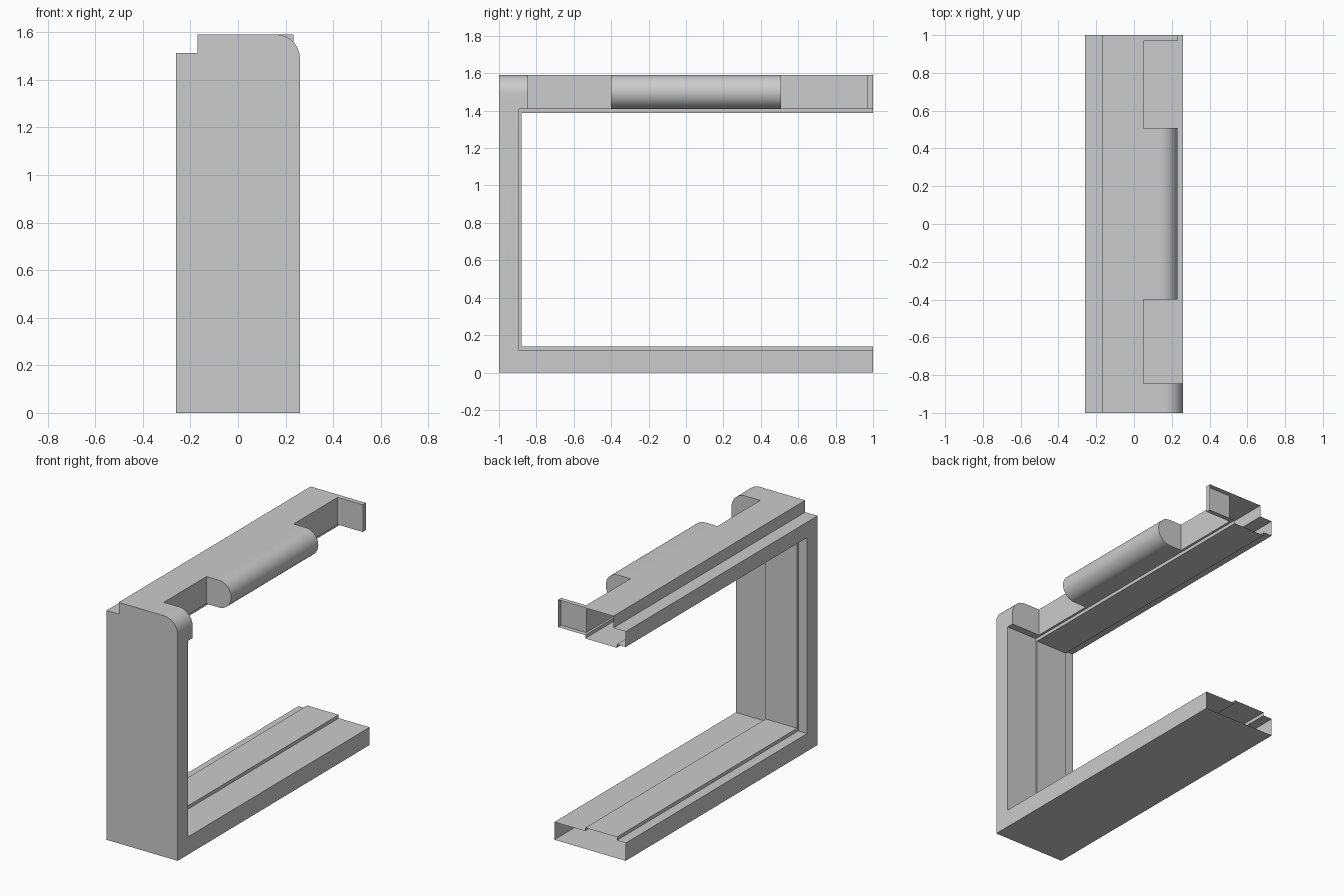
import bpy, bmesh, math

if "Cube" in bpy.data.objects:
    bpy.data.objects.remove(bpy.data.objects["Cube"])


def prism(name, profile, y0, y1):
    """Closed prism: an (x, z) outline extruded along y."""
    bm = bmesh.new()
    face = bm.faces.new([bm.verts.new((x, y0, z)) for x, z in profile])
    ext = bmesh.ops.extrude_face_region(bm, geom=[face])["geom"]
    verts = [v for v in ext if isinstance(v, bmesh.types.BMVert)]
    bmesh.ops.translate(bm, verts=verts, vec=(0, y1 - y0, 0))
    bmesh.ops.recalc_face_normals(bm, faces=bm.faces)
    mesh = bpy.data.meshes.new(name)
    bm.to_mesh(mesh)
    bm.free()
    obj = bpy.data.objects.new(name, mesh)
    bpy.context.collection.objects.link(obj)
    return obj


def arc(cx, cz, r, a0, a1, n):
    steps = [math.radians(a0 + (a1 - a0) * i / n) for i in range(n + 1)]
    return [(cx + r * math.cos(a), cz + r * math.sin(a)) for a in steps]


def rect(x0, x1, z0, z1):
    return [(x0, z0), (x1, z0), (x1, z1), (x0, z1)]


L, R = -0.26, 0.26            # frame sides
LIP0, LIP1 = -0.195, 0.035    # raised inner lip
LEDGE, TOP = 1.512, 1.59
POST, BLOCK = -0.892, -0.845
corner = arc(R - 0.1, TOP - 0.1, 0.1, 90, 0, 16)

# Upright post with stepped, rounded top
frame = prism("half_window_frame",
              [(L, 0), (L, LEDGE), (-0.17, LEDGE), (-0.17, TOP)] + corner + [(R, 0)],
              -1, POST)

parts = [
    # Bottom rail with its lip
    prism("bottom_rail", [(L, 0), (R, 0), (R, 0.117), (LIP1, 0.117), (LIP1, 0.139),
                          (LIP0, 0.139), (LIP0, 0.117), (L, 0.117)], -0.95, 1),
    # Top rail with ledge and lip
    prism("top_rail", [(L, 1.41), (L, LEDGE), (-0.17, LEDGE), (-0.17, TOP), (0.05, TOP),
                       (0.05, 1.41), (LIP1, 1.41), (LIP1, 1.388), (LIP0, 1.388),
                       (LIP0, 1.41)], -0.95, 1),
    # Lip on the post
    prism("post_lip", rect(LIP0, LIP1, 0.12, 1.40), -0.95, -0.88),
    # Rounded corner block
    prism("corner_block", [(0.0, 1.41), (0.0, TOP)] + corner + [(R, 1.41)], -0.95, BLOCK),
    # Rounded grip
    prism("grip", [(0.0, 1.41), (0.0, TOP)] + arc(0.14, 1.5, 0.09, 90, -90, 24), -0.4, 0.508),
    # End tab
    prism("end_tab", rect(0.0, 0.233, 1.41, TOP), 0.968, 1),
]

# Merge the parts into one shell
bpy.context.view_layer.objects.active = frame
for part in parts:
    mod = frame.modifiers.new("union", 'BOOLEAN')
    mod.operation = 'UNION'
    mod.solver = 'EXACT'
    mod.object = part
    bpy.ops.object.modifier_apply(modifier=mod.name)
    bpy.data.objects.remove(part)

# Open the hollow rail ends and merge flat faces
bm = bmesh.new()
bm.from_mesh(frame.data)
ends = [f for f in bm.faces if all(v.co.y > 0.999 for v in f.verts)]
bmesh.ops.delete(bm, geom=ends, context='FACES')
bmesh.ops.remove_doubles(bm, verts=bm.verts, dist=0.0001)
bmesh.ops.dissolve_limit(bm, angle_limit=math.radians(0.5), verts=bm.verts, edges=bm.edges)
bm.to_mesh(frame.data)
bm.free()

frame.select_set(True)
bpy.ops.object.shade_smooth_by_angle(angle=math.radians(30))
